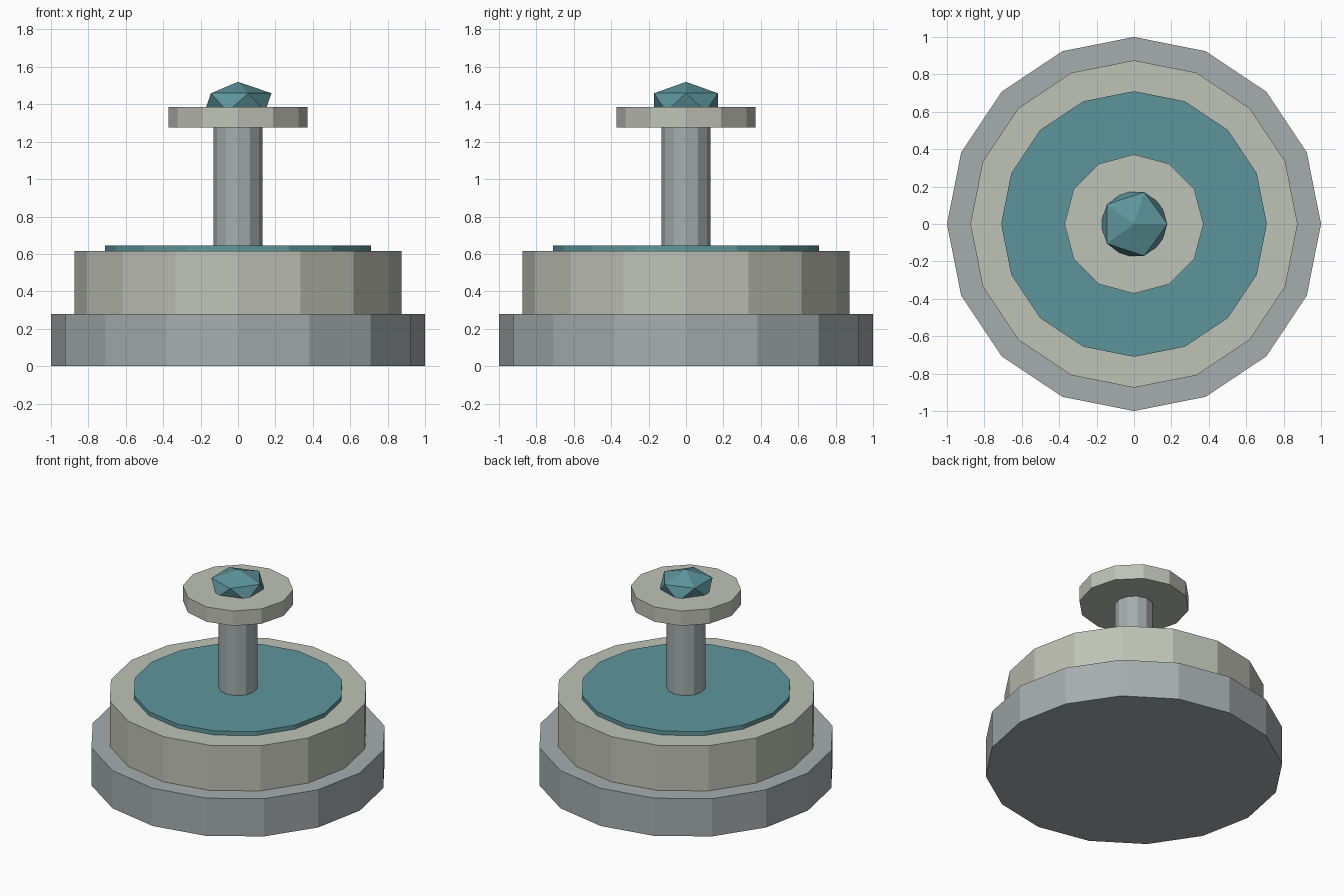
import bpy

if "Cube" in bpy.data.objects:
    bpy.data.objects.remove(bpy.data.objects["Cube"])


def material(name, rgb):
    mat = bpy.data.materials.new(name)
    mat.diffuse_color = (*rgb, 1.0)
    mat.use_nodes = True
    mat.node_tree.nodes["Principled BSDF"].inputs["Base Color"].default_value = mat.diffuse_color
    return mat


grey = material("cool_grey", (0.38, 0.42, 0.42))
stone = material("warm_stone", (0.52, 0.54, 0.47))
teal = material("teal", (0.11, 0.30, 0.33))


def disc(name, radius, z0, z1, sides, mat):
    bpy.ops.mesh.primitive_cylinder_add(
        vertices=sides, radius=radius, depth=z1 - z0, location=(0, 0, (z0 + z1) / 2))
    ob = bpy.context.object
    ob.name = name
    ob.data.materials.append(mat)
    return ob


# Stepped base with a thin inlaid plate
disc("base", 1.0, 0.0, 0.28, 16, grey)
disc("upper_step", 0.875, 0.28, 0.615, 16, stone)
disc("top_plate", 0.71, 0.615, 0.645, 16, teal)

# Central stem and cap
disc("stem", 0.13, 0.645, 1.275, 12, grey)
disc("cap", 0.372, 1.275, 1.385, 12, stone)

# Flattened faceted gem, partly sunk into the cap
bpy.ops.mesh.primitive_ico_sphere_add(subdivisions=1, radius=0.2, location=(0, 0, 1.41))
gem = bpy.context.object
gem.name = "gem"
gem.scale.z = 0.55
gem.data.materials.append(teal)
